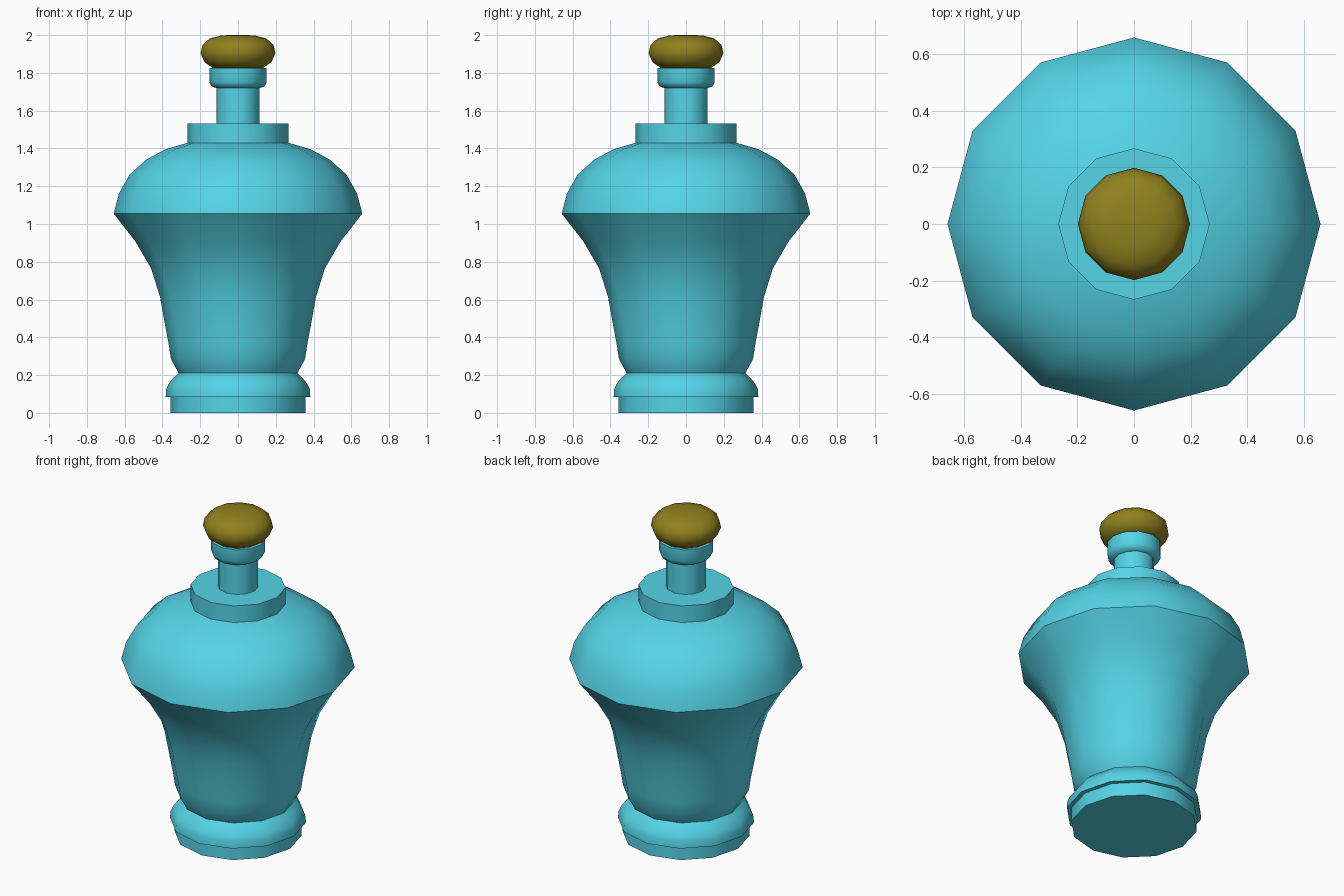
import bpy, bmesh, math

if "Cube" in bpy.data.objects:
    bpy.data.objects.remove(bpy.data.objects["Cube"])

SIDES = 12


def material(name, color):
    m = bpy.data.materials.new(name)
    m.diffuse_color = color
    m.use_nodes = True
    m.node_tree.nodes["Principled BSDF"].inputs["Base Color"].default_value = m.diffuse_color
    return m


def lathe(name, profile, mat, angle=48):
    """Revolve (radius, z) points round z; radius 0 makes a pole."""
    bm = bmesh.new()
    rings = []
    for r, z in profile:
        n = SIDES if r > 0 else 1
        rings.append([bm.verts.new((r * math.cos(math.tau * i / SIDES),
                                    r * math.sin(math.tau * i / SIDES), z))
                      for i in range(n)])
    for a, b in zip(rings, rings[1:]):
        for i in range(SIDES):
            j = (i + 1) % SIDES
            quad = [a[i % len(a)], a[j % len(a)], b[j % len(b)], b[i % len(b)]]
            bm.faces.new(list(dict.fromkeys(quad)))
    mesh = bpy.data.meshes.new(name)
    bm.to_mesh(mesh)
    bm.free()
    obj = bpy.data.objects.new(name, mesh)
    bpy.context.collection.objects.link(obj)
    mesh.materials.append(mat)
    bpy.ops.object.select_all(action='DESELECT')
    obj.select_set(True)
    bpy.context.view_layer.objects.active = obj
    bpy.ops.object.shade_smooth_by_angle(angle=math.radians(angle))
    return obj


glass = material("cyan_glass", (0.09, 0.66, 0.80, 1))
gold = material("dark_gold", (0.28, 0.22, 0.013, 1))

# Foot: plain plinth with a rounded ring on top
lathe("foot", [(0, 0), (0.357, 0), (0.357, 0.083), (0.383, 0.083),
               (0.380, 0.125), (0.368, 0.152), (0.345, 0.182), (0.314, 0.21)], glass)

# Body: flared vase wall, hard rim, domed shoulder
lathe("body", [(0.314, 0.21), (0.355, 0.285), (0.366, 0.36), (0.385, 0.46),
               (0.413, 0.615), (0.460, 0.765), (0.545, 0.91), (0.658, 1.055),
               (0.631, 1.16), (0.575, 1.26), (0.487, 1.34), (0.385, 1.395),
               (0.267, 1.43)], glass)

# Collar between shoulder and neck
lathe("collar", [(0.267, 1.43), (0.267, 1.533), (0.114, 1.533)], glass)

# Neck with flared lip
lathe("neck", [(0.114, 1.533), (0.114, 1.72), (0.140, 1.728), (0.152, 1.752),
               (0.152, 1.827), (0.12, 1.827)], glass)

# Rounded stopper
lathe("stopper", [(0, 1.825), (0.132, 1.825), (0.178, 1.858), (0.198, 1.905),
                  (0.188, 1.948), (0.150, 1.982), (0.085, 1.999), (0, 2.0)], gold)
